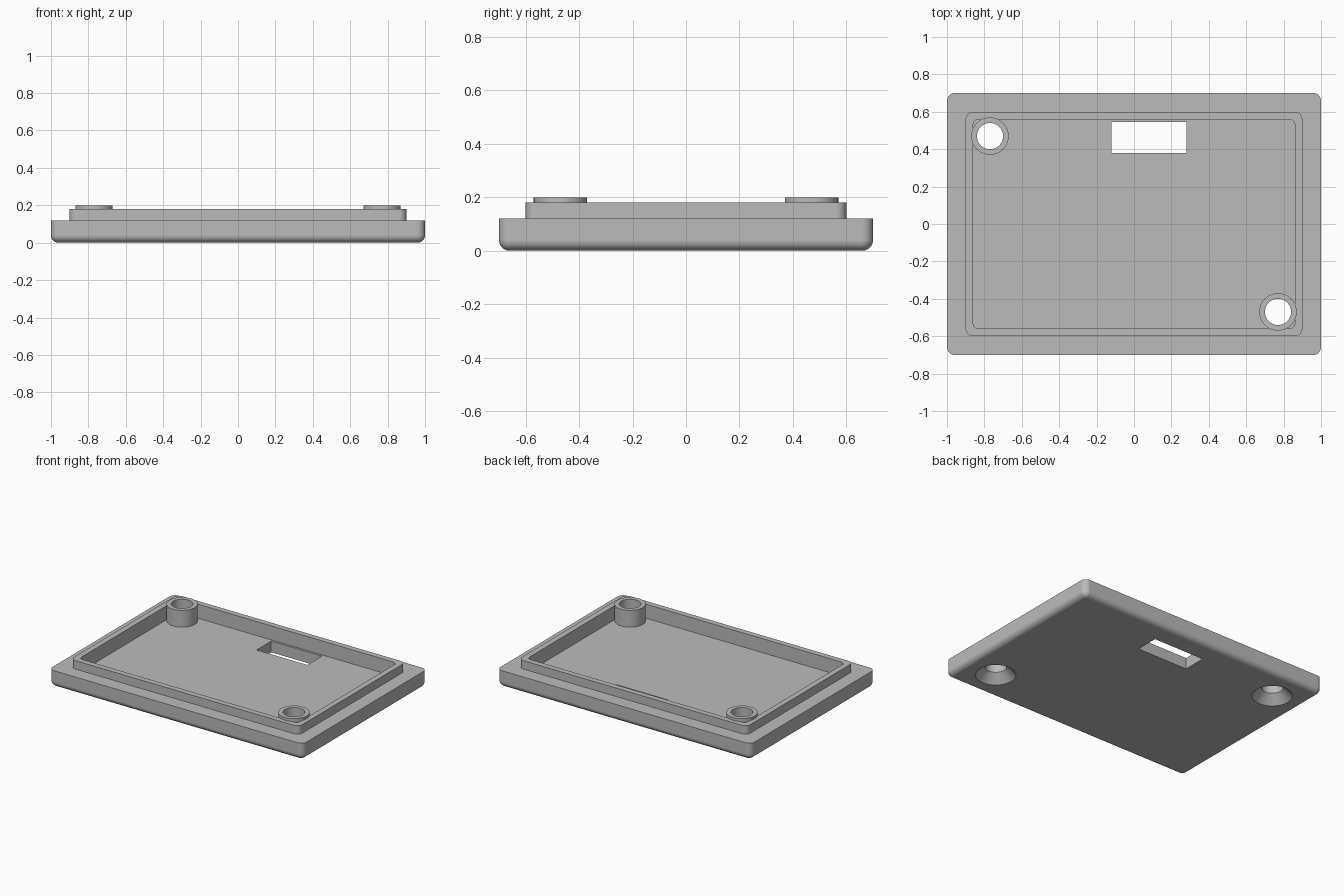
import bpy, bmesh, math
from mathutils import Vector

cube = bpy.data.objects.get("Cube")
if cube:
    bpy.data.objects.remove(cube, do_unlink=True)

grey = bpy.data.materials.new("plain grey")
grey.use_nodes = True
colour = (0.5, 0.5, 0.5, 1)
grey.diffuse_color = colour
grey.node_tree.nodes["Principled BSDF"].inputs["Base Color"].default_value = colour

HALF_X, HALF_Y = 1.0, 0.7
FILLET = 0.04
FLOOR = 0.08
SCREWS = [(-0.77, 0.47), (0.77, -0.47)]


def rounded_rect(inset, radius, z, steps=8):
    """Counter-clockwise outline with rounded corners."""
    points = []
    cx, cy = HALF_X - inset - radius, HALF_Y - inset - radius
    for i, (sx, sy) in enumerate([(1, 1), (-1, 1), (-1, -1), (1, -1)]):
        for k in range(steps + 1):
            a = math.pi / 2 * (i + k / steps)
            points.append((sx * cx + radius * math.cos(a),
                           sy * cy + radius * math.sin(a), z))
    return points


def circle(x, y, radius, z, sides=64):
    return [(x + radius * math.cos(math.tau * i / sides),
             y + radius * math.sin(math.tau * i / sides), z) for i in range(sides)]


def loft(name, outlines):
    """Closed solid through a stack of matching outlines."""
    bm = bmesh.new()
    rings = [[bm.verts.new(p) for p in outline] for outline in outlines]
    for low, high in zip(rings, rings[1:]):
        n = len(low)
        for i in range(n):
            j = (i + 1) % n
            bm.faces.new((low[i], low[j], high[j], high[i]))
    bm.faces.new(rings[0][::-1])
    bm.faces.new(rings[-1])
    mesh = bpy.data.meshes.new(name)
    bm.to_mesh(mesh)
    bm.free()
    mesh.materials.append(grey)
    obj = bpy.data.objects.new(name, mesh)
    bpy.context.collection.objects.link(obj)
    return obj


def combine(target, tool, operation):
    mod = target.modifiers.new(operation, "BOOLEAN")
    mod.operation, mod.solver, mod.object = operation, "EXACT", tool
    bpy.context.view_layer.objects.active = target
    bpy.ops.object.modifier_apply(modifier=mod.name)
    bpy.data.objects.remove(tool, do_unlink=True)


# Plate with rounded underside, raised lip and recessed floor
outlines = []
for k in range(7):
    a = math.pi / 2 * k / 6
    inset = FILLET * (1 - math.sin(a))
    outlines.append(rounded_rect(inset, FILLET - inset + 0.002,
                                 FILLET * (1 - math.cos(a))))
for inset, radius, z in [(0, FILLET + 0.002, 0.12), (0.1, 0.04, 0.12),
                         (0.1, 0.04, 0.18), (0.14, 0.03, 0.18), (0.14, 0.03, FLOOR)]:
    outlines.append(rounded_rect(inset, radius, z))
cover = loft("cover_plate", outlines)

# Screw bosses in opposite corners
for x, y in SCREWS:
    combine(cover, loft("boss", [circle(x, y, 0.1, 0.05), circle(x, y, 0.1, 0.2)]), "UNION")

# Countersunk screw holes
for x, y in SCREWS:
    hole = loft("hole", [circle(x, y, r, z) for r, z in
                         [(0.14, -0.01), (0.07, 0.06), (0.07, 0.3)]])
    combine(cover, hole, "DIFFERENCE")

# Rectangular slot through the floor
slot_corners = [(-0.12, 0.38), (0.28, 0.38), (0.28, 0.545), (-0.12, 0.545)]
slot = loft("slot", [[(x, y, z) for x, y in slot_corners] for z in (-0.1, 0.3)])
combine(cover, slot, "DIFFERENCE")

# Smooth fillets and holes, crisp edges elsewhere
bpy.ops.object.select_all(action="DESELECT")
cover.select_set(True)
bpy.context.view_layer.objects.active = cover
bpy.ops.object.shade_smooth_by_angle(angle=math.radians(30))
normals = cover.modifiers.new("flat_normals", "WEIGHTED_NORMAL")
normals.keep_sharp = True
